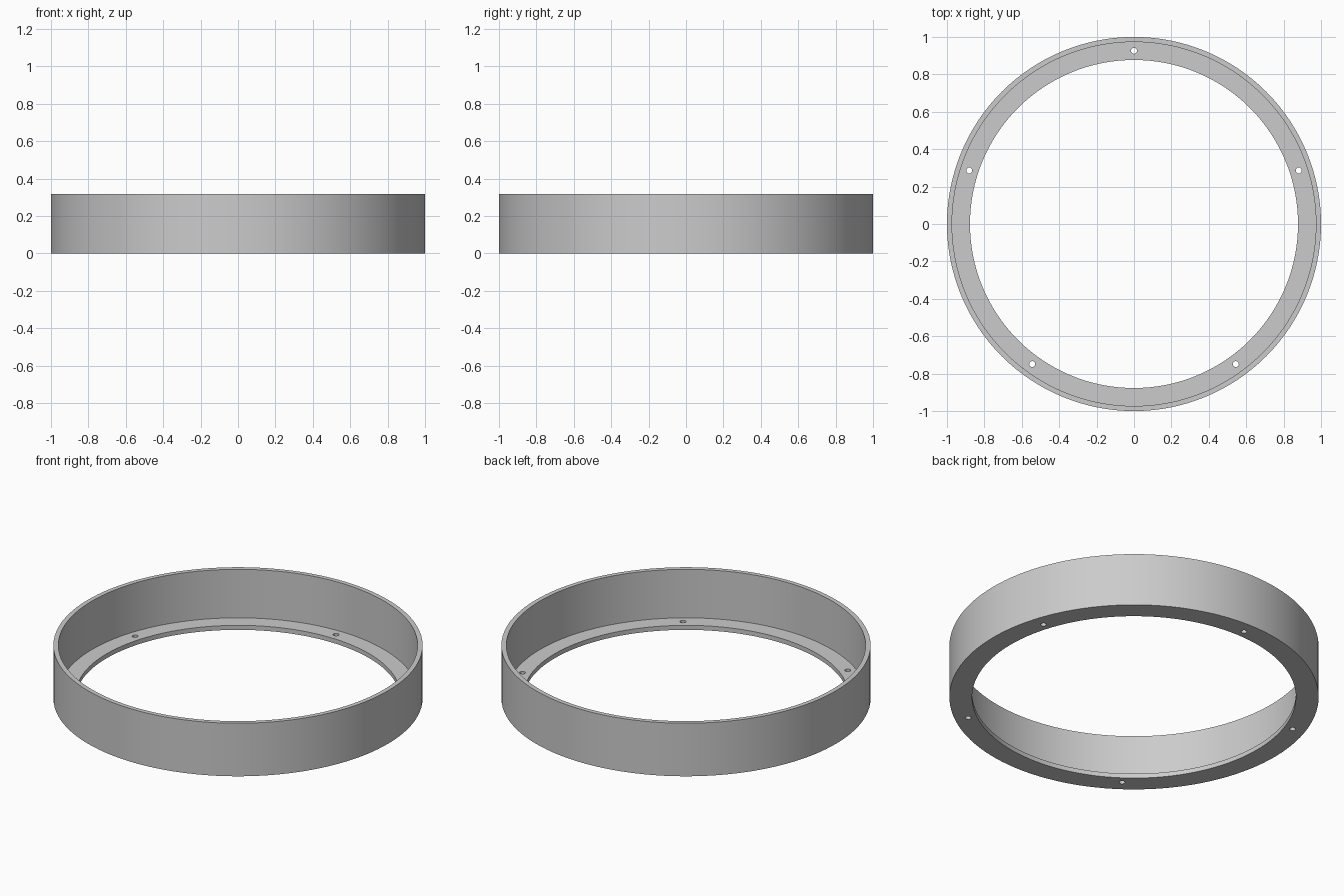
import bpy, bmesh, math
from mathutils import Matrix, Vector

cube = bpy.data.objects.get("Cube")
if cube:
    bpy.data.objects.remove(cube, do_unlink=True)

OUTER, WALL, BORE = 1.0, 0.973, 0.877
HEIGHT, FLANGE = 0.317, 0.027
HOLE_RADIUS, HOLE_CIRCLE, HOLES = 0.016, 0.926, 5
SEGMENTS = 128

grey = bpy.data.materials.new("plain grey")
grey.use_nodes = True
colour = (0.6, 0.6, 0.6, 1)
grey.diffuse_color = colour
grey.node_tree.nodes["Principled BSDF"].inputs["Base Color"].default_value = colour


def add_object(name, bm):
    bmesh.ops.recalc_face_normals(bm, faces=bm.faces)
    mesh = bpy.data.meshes.new(name)
    bm.to_mesh(mesh)
    bm.free()
    mesh.materials.append(grey)
    obj = bpy.data.objects.new(name, mesh)
    bpy.context.collection.objects.link(obj)
    return obj


# L-shaped section revolved into a thin wall with an inward flange
bm = bmesh.new()
section = [(BORE, 0), (OUTER, 0), (OUTER, HEIGHT), (WALL, HEIGHT),
           (WALL, FLANGE), (BORE, FLANGE)]
verts = [bm.verts.new((r, 0, z)) for r, z in section]
edges = [bm.edges.new((v, verts[i - 1])) for i, v in enumerate(verts)]
bmesh.ops.spin(bm, geom=verts + edges, cent=(0, 0, 0), axis=(0, 0, 1),
               angle=math.tau, steps=SEGMENTS, use_merge=True)
bmesh.ops.remove_doubles(bm, verts=bm.verts, dist=1e-5)
ring = add_object("flanged_ring", bm)

# Screw holes, evenly spaced and starting at the back
bm = bmesh.new()
for i in range(HOLES):
    angle = math.pi / 2 + i * math.tau / HOLES
    place = Vector((math.cos(angle), math.sin(angle), 0)) * HOLE_CIRCLE
    bmesh.ops.create_cone(bm, cap_ends=True, segments=24, radius1=HOLE_RADIUS,
                          radius2=HOLE_RADIUS, depth=FLANGE * 4,
                          matrix=Matrix.Translation(place))
cutter = add_object("screw_hole_cutter", bm)
cutter.hide_render = True

cut = ring.modifiers.new("screw holes", "BOOLEAN")
cut.operation = "DIFFERENCE"
cut.solver = "EXACT"
cut.object = cutter
bpy.ops.object.select_all(action="DESELECT")
ring.select_set(True)
bpy.context.view_layer.objects.active = ring
bpy.ops.object.modifier_apply(modifier=cut.name)
bpy.data.objects.remove(cutter, do_unlink=True)

# Smooth round walls with sharp rims
bpy.ops.object.shade_smooth_by_angle(angle=math.radians(30))
